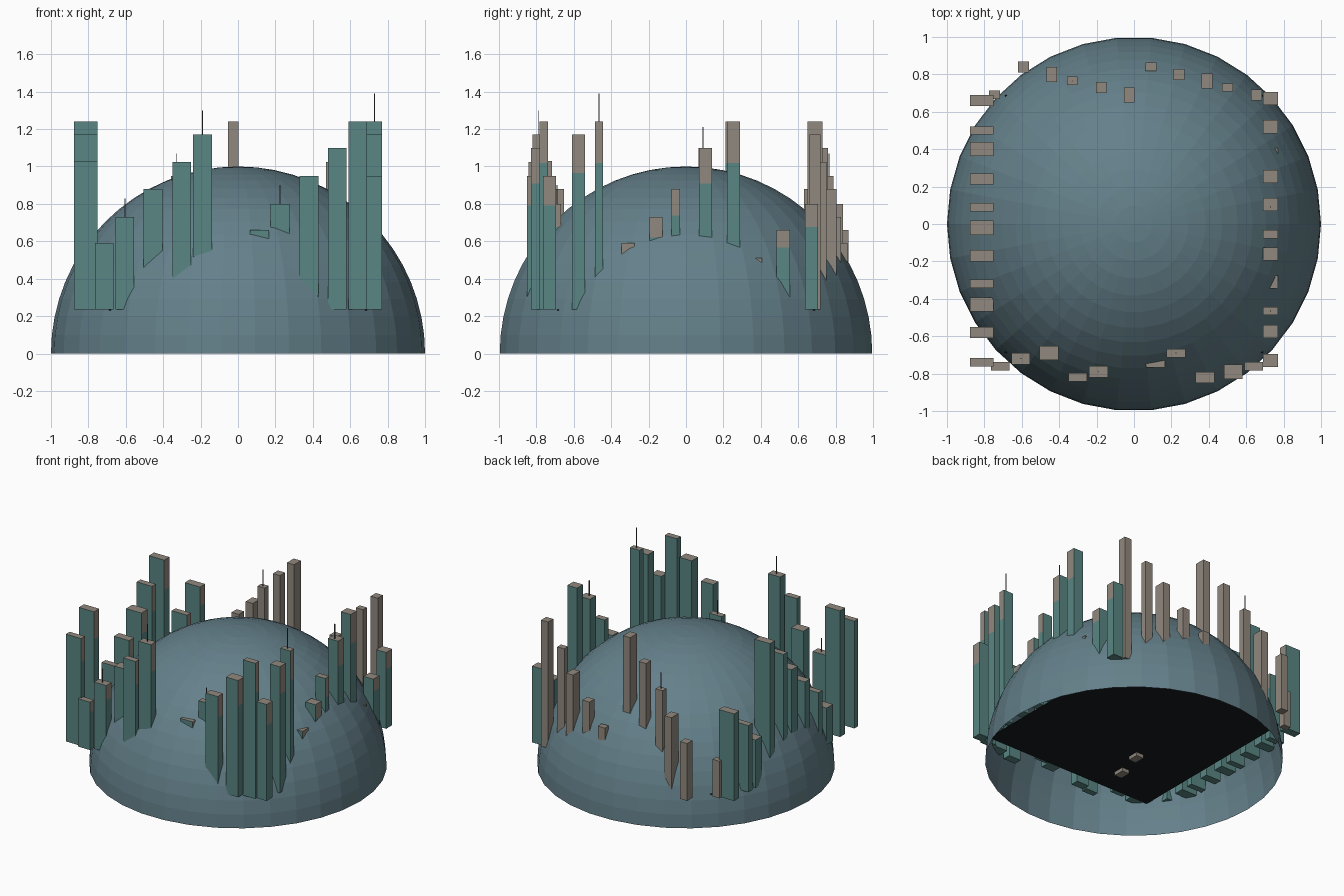
import bpy, bmesh, math

old = bpy.data.objects.get("Cube")
if old:
    bpy.data.objects.remove(old, do_unlink=True)


def material(name, rgb):
    m = bpy.data.materials.new(name)
    m.use_nodes = True
    lin = [((c / 255 + 0.055) / 1.055) ** 2.4 for c in rgb] + [1]
    m.diffuse_color = lin
    m.node_tree.nodes["Principled BSDF"].inputs["Base Color"].default_value = lin
    return m


SLATE = material("slate blue", (100, 128, 138))
TEAL = material("teal glass", (88, 134, 131))
TAN = material("warm stone", (145, 137, 126))
BLACK = material("near black", (22, 26, 29))
GREY = material("antenna grey", (90, 92, 94))

GROUND = 0.235


def finish(name, bm, *mats):
    mesh = bpy.data.meshes.new(name)
    bm.to_mesh(mesh)
    bm.free()
    for m in mats:
        mesh.materials.append(m)
    obj = bpy.data.objects.new(name, mesh)
    bpy.context.collection.objects.link(obj)
    return obj


def box(name, x, y, z0, z1, w, d, mat):
    bm = bmesh.new()
    bmesh.ops.create_cube(bm, size=1)
    for v in bm.verts:
        v.co = (x + v.co.x * w, y + v.co.y * d, z0 + (v.co.z + 0.5) * (z1 - z0))
    return finish(name, bm, mat)


def glass_tower(name, x, y, top, w, d):
    """Teal tower with a stone roof and a stone band high on its +x face."""
    bm = bmesh.new()
    bmesh.ops.create_cube(bm, size=1)
    for v in bm.verts:
        v.co = (x + v.co.x * w, y + v.co.y * d, GROUND + (v.co.z + 0.5) * (top - GROUND))
    band = top - 0.22 * (top - GROUND)
    bmesh.ops.bisect_plane(bm, geom=bm.verts[:] + bm.edges[:] + bm.faces[:],
                           plane_co=(0, 0, band), plane_no=(0, 0, 1))
    bm.normal_update()
    for f in bm.faces:
        high = f.calc_center_median().z > band
        if f.normal.z > 0.5 or (f.normal.x > 0.5 and high):
            f.material_index = 1
    return finish(name, bm, TEAL, TAN)


def antenna(x, y, z0, z1):
    box("antenna", x, y, z0, z1, 0.005, 0.005, GREY)


# Dome: open faceted half sphere
SEG, RINGS = 34, 16
bm = bmesh.new()
pole = bm.verts.new((0, 0, 1))
rows = []
for r in range(1, RINGS + 1):
    t = math.pi / 2 * r / RINGS
    rows.append([bm.verts.new((math.sin(t) * math.cos(2 * math.pi * s / SEG),
                               math.sin(t) * math.sin(2 * math.pi * s / SEG),
                               math.cos(t))) for s in range(SEG)])
for s in range(SEG):
    n = (s + 1) % SEG
    bm.faces.new((pole, rows[0][s], rows[0][n]))
    for a, b in zip(rows, rows[1:]):
        bm.faces.new((a[s], b[s], b[n], a[n]))
finish("dome", bm, SLATE)

# Ground plate inside the dome
box("ground_plate", 0, 0, GROUND - 0.004, GROUND, 1.38, 1.38, BLACK)

# Small blocks showing under the plate
for x, y in ((-0.22, -0.24), (-0.28, -0.46)):
    box("plate_block", x, y, GROUND - 0.03, GROUND, 0.06, 0.08, TAN)

# Left row: (y, top)
left = ((0.66, 0.88), (0.5, 0.73), (0.4, 0.59), (0.24, 1.24), (0.09, 1.1), (-0.02, 0.95),
        (-0.17, 0.8), (-0.32, 0.66), (-0.43, 0.51), (-0.58, 1.17), (-0.74, 1.03))
for i, (y, top) in enumerate(left):
    glass_tower("left_row_tower", -0.815, y, top, 0.125, (0.06, 0.045, 0.075)[i % 3])

# Right row: (y, top)
right = ((0.67, 0.8), (0.52, 0.66), (0.37, 0.51), (0.255, 1.24), (0.105, 1.1), (-0.055, 0.88),
         (-0.16, 0.73), (-0.31, 0.59), (-0.465, 1.24), (-0.575, 1.17), (-0.73, 0.95))
for i, (y, top) in enumerate(right):
    depth = 0.045 if i in (5, 8) else 0.07
    glass_tower("right_row_tower", 0.73, y, top, 0.08, depth)

# Front row: (x, y, top)
front = ((0.64, -0.76, 1.24), (0.53, -0.79, 1.1), (0.38, -0.82, 0.95), (0.225, -0.69, 0.8),
         (0.115, -0.73, 0.66), (-0.19, -0.79, 1.17), (-0.3, -0.82, 1.025),
         (-0.455, -0.69, 0.88), (-0.605, -0.72, 0.73), (-0.715, -0.76, 0.59))
for i, (x, y, top) in enumerate(front):
    glass_tower("front_row_tower", x, y, top, 0.1, (0.045, 0.075, 0.06)[i % 3])

# Back row, all stone: (x, y, top)
back = ((0.655, 0.69, 1.17), (0.5, 0.73, 1.025), (0.39, 0.765, 0.88), (0.24, 0.8, 0.73),
        (0.09, 0.84, 0.59), (-0.025, 0.69, 1.24), (-0.175, 0.73, 1.1), (-0.33, 0.765, 0.95),
        (-0.44, 0.8, 0.8), (-0.59, 0.84, 0.66), (-0.745, 0.69, 0.51))
for i, (x, y, top) in enumerate(back):
    depth = (0.06, 0.045, 0.08)[i % 3]
    box("back_row_tower", x, y, GROUND, top, 0.058, depth, TAN)

# Rooftop antennas
antenna(0.73, -0.465, 1.24, 1.39)
antenna(0.73, 0.09, 1.1, 1.21)
antenna(-0.19, -0.79, 1.17, 1.3)
antenna(0.225, -0.69, 0.8, 0.9)
antenna(-0.605, -0.72, 0.73, 0.83)
antenna(-0.33, 0.765, 0.95, 1.07)
